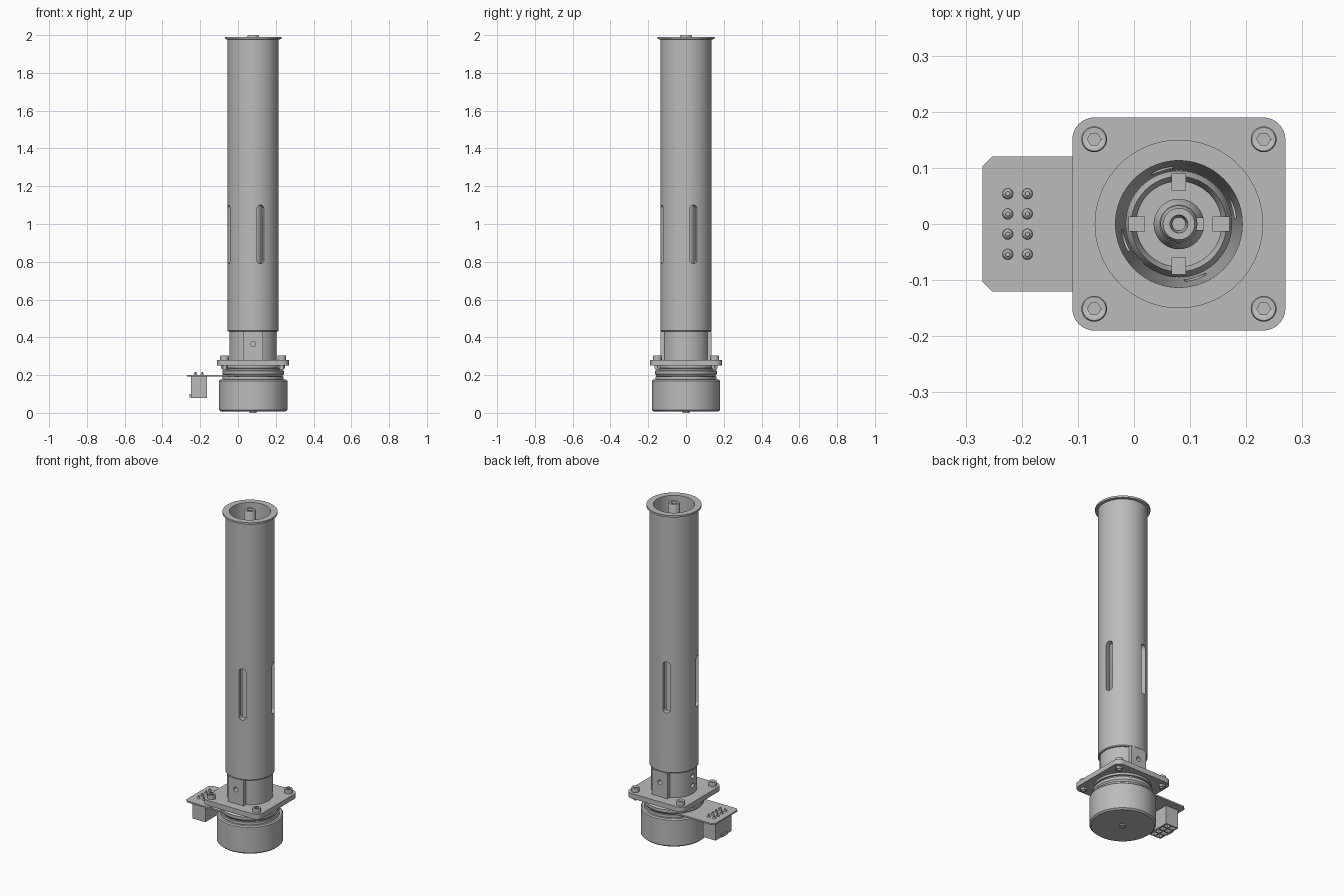
import bpy, bmesh, math
from mathutils import Matrix, Vector

if "Cube" in bpy.data.objects:
    bpy.data.objects.remove(bpy.data.objects["Cube"])

AX = 0.08  # x of the main axis
grey = bpy.data.materials.new("plain grey")
grey.use_nodes = True
grey.diffuse_color = (0.5, 0.5, 0.5, 1)
grey.node_tree.nodes["Principled BSDF"].inputs["Base Color"].default_value = (0.5, 0.5, 0.5, 1)


def finish(name, bm, smooth=True):
    bmesh.ops.recalc_face_normals(bm, faces=bm.faces)
    me = bpy.data.meshes.new(name)
    bm.to_mesh(me)
    bm.free()
    me.materials.append(grey)
    ob = bpy.data.objects.new(name, me)
    bpy.context.collection.objects.link(ob)
    if smooth:
        bpy.ops.object.select_all(action="DESELECT")
        ob.select_set(True)
        bpy.context.view_layer.objects.active = ob
        bpy.ops.object.shade_smooth_by_angle(angle=math.radians(30))
    return ob


def lathe(name, profile, x=AX, y=0, n=64, closed=False):
    """Revolve (radius, z) points; open ends on the axis are capped."""
    bm = bmesh.new()
    rings = []
    for r, z in profile:
        rings.append([bm.verts.new((x + r * math.cos(2 * math.pi * i / n),
                                    y + r * math.sin(2 * math.pi * i / n), z))
                      for i in range(n)])
    pairs = list(zip(rings, rings[1:]))
    if closed:
        pairs.append((rings[-1], rings[0]))
    for a, b in pairs:
        for i in range(n):
            j = (i + 1) % n
            bm.faces.new((a[i], a[j], b[j], b[i]))
    if not closed:
        bm.faces.new(rings[0])
        bm.faces.new(rings[-1])
    return finish(name, bm)


def prism(name, outline, z0, z1):
    bm = bmesh.new()
    f = bm.faces.new([bm.verts.new((x, y, z0)) for x, y in outline])
    top = bmesh.ops.extrude_face_region(bm, geom=[f])
    bmesh.ops.translate(bm, vec=(0, 0, z1 - z0),
                        verts=[v for v in top["geom"] if isinstance(v, bmesh.types.BMVert)])
    return finish(name, bm)


def box(name, lo, hi, spin=0):
    """Box between two corners, turned about the main axis."""
    lo, hi = Vector(lo), Vector(hi)
    bm = bmesh.new()
    bmesh.ops.create_cube(bm, size=1)
    bmesh.ops.scale(bm, vec=hi - lo, verts=bm.verts)
    bmesh.ops.translate(bm, vec=(lo + hi) / 2, verts=bm.verts)
    bmesh.ops.rotate(bm, cent=(AX, 0, 0), matrix=Matrix.Rotation(spin, 3, "Z"), verts=bm.verts)
    return finish(name, bm, False)


def capsule(name, angle, z0, z1, r, near, far):
    """Radial rounded-slot cutter around the main axis."""
    bm = bmesh.new()
    pts = []
    for cz, start in ((z1 - r, 0), (z0 + r, math.pi)):
        for k in range(13):
            a = start + math.pi * k / 12
            pts.append((near, r * math.cos(a), cz + r * math.sin(a)))
    if z1 - z0 <= 2 * r + 1e-6:
        pts = pts[:12] + pts[13:25]
    f = bm.faces.new([bm.verts.new(p) for p in pts])
    ext = bmesh.ops.extrude_face_region(bm, geom=[f])
    bmesh.ops.translate(bm, vec=(far - near, 0, 0),
                        verts=[v for v in ext["geom"] if isinstance(v, bmesh.types.BMVert)])
    bmesh.ops.rotate(bm, cent=(0, 0, 0), matrix=Matrix.Rotation(angle, 3, "Z"), verts=bm.verts)
    bmesh.ops.translate(bm, vec=(AX, 0, 0), verts=bm.verts)
    return finish(name, bm, False)


def cut(ob, cutter, op="DIFFERENCE"):
    """Apply a boolean and drop the helper."""
    bpy.context.view_layer.objects.active = ob
    cutter.hide_render = True
    m = ob.modifiers.new("cut", "BOOLEAN")
    m.operation, m.object, m.solver = op, cutter, "EXACT"
    bpy.ops.object.modifier_apply(modifier=m.name)
    bpy.data.objects.remove(cutter)


# Long tube with rim, tapered bore and four slots
tube = lathe("tube", [(0.095, 0.43), (0.131, 0.43), (0.135, 0.435), (0.135, 1.977),
                      (0.15, 1.979), (0.15, 1.99), (0.113, 1.99)], n=96, closed=True)
for k in range(4):
    cut(tube, capsule("slot_cutter", math.radians(-73 + 90 * k), 0.79, 1.10, 0.02, 0.06, 0.2))

# Neck: round sleeve with flat pads front and back, and cross holes
neck = lathe("neck", [(0.125, 0.27), (0.125, 0.44), (0.09, 0.44), (0.09, 0.27)], closed=True)
for s in (-1, 1):
    cut(neck, box("pad", (AX - 0.052, min(s * 0.1, s * 0.135), 0.272),
                  (AX + 0.052, max(s * 0.1, s * 0.135), 0.432)), "UNION")
    cut(neck, capsule("hole_cutter", s * math.pi / 2, 0.351, 0.379, 0.014, 0.06, 0.2))
for z in (0.33, 0.385):
    cut(neck, capsule("hole_cutter", math.pi, z - 0.014, z + 0.014, 0.014, 0.06, 0.2))

# Inner sleeve with inward tabs, seen down the bore
lathe("inner_sleeve", [(0.095, 0.27), (0.095, 0.62), (0.085, 0.64), (0.076, 0.62), (0.076, 0.27)],
      closed=True)
for k in range(4):
    box("sleeve_tab", (AX + 0.06, -0.013, 0.6), (AX + 0.09, 0.013, 0.645), k * math.pi / 2)

# Central hollow rod and its collar
lathe("rod", [(0.033, 0.2), (0.033, 1.99), (0.028, 2.0), (0.016, 2.0), (0.012, 1.97)], n=40)
lathe("rod_collar", [(0.045, 0.27), (0.045, 1.88), (0.034, 1.90)], n=40)
box("rod_key", (AX + 0.03, -0.012, 1.85), (AX + 0.045, 0.012, 1.915))

# Square mounting plate with rounded corners
outline = []
for k, (sx, sy) in enumerate(((1, 1), (-1, 1), (-1, -1), (1, -1))):
    for i in range(9):
        a = math.pi / 2 * (k + i / 8)
        outline.append((AX + sx * 0.15 + 0.04 * math.cos(a), sy * 0.15 + 0.04 * math.sin(a)))
prism("mounting_plate", outline, 0.25, 0.28)

# Socket screws and nuts at the plate corners
for sx in (-1, 1):
    for sy in (-1, 1):
        x, y = AX + sx * 0.151, sy * 0.151
        head = lathe("screw_head", [(0.023, 0.28), (0.023, 0.301), (0.021, 0.304)], x, y, 32)
        cut(head, lathe("socket_cutter", [(0.012, 0.289), (0.012, 0.32)], x, y, 6))
        lathe("screw_nut", [(0.018, 0.236), (0.018, 0.251)], x, y, 6)
        lathe("screw_tip", [(0.011, 0.228), (0.011, 0.24)], x, y, 20)

# Motor housing, stacked rings and bottom shaft end
lathe("motor_housing", [(0.172, 0.008), (0.181, 0.016), (0.181, 0.17), (0.174, 0.176)], n=96)
lathe("shaft_end", [(0.018, 0.0), (0.018, 0.02)], n=32)
lathe("lower_ring", [(0.162, 0.17), (0.162, 0.192)])
lathe("middle_ring", [(0.152, 0.19), (0.163, 0.205), (0.163, 0.222), (0.152, 0.228)])
lathe("upper_ring", [(0.148, 0.225), (0.148, 0.236), (0.157, 0.237), (0.157, 0.252)])

# Circuit board with clipped corners
board = [(AX, -0.12), (AX, 0.12), (-0.253, 0.12), (-0.27, 0.103), (-0.27, -0.103), (-0.253, -0.12)]
prism("circuit_board", board, 0.192, 0.201)

# Connector body with a latch, open cells below and solder pins above
connector = box("connector", (-0.25, -0.075, 0.08), (-0.165, 0.075, 0.193))
box("connector_latch", (-0.258, -0.025, 0.082), (-0.249, 0.025, 0.1))
for x in (-0.225, -0.19):
    for k in range(4):
        y = -0.054 + 0.036 * k
        cut(connector, box("cell_cutter", (x - 0.014, y - 0.014, 0.05), (x + 0.014, y + 0.014, 0.15)))
        lathe("solder_pin", [(0.01, 0.2), (0.008, 0.206), (0.004, 0.209), (0.004, 0.217)], x, y, 16)
